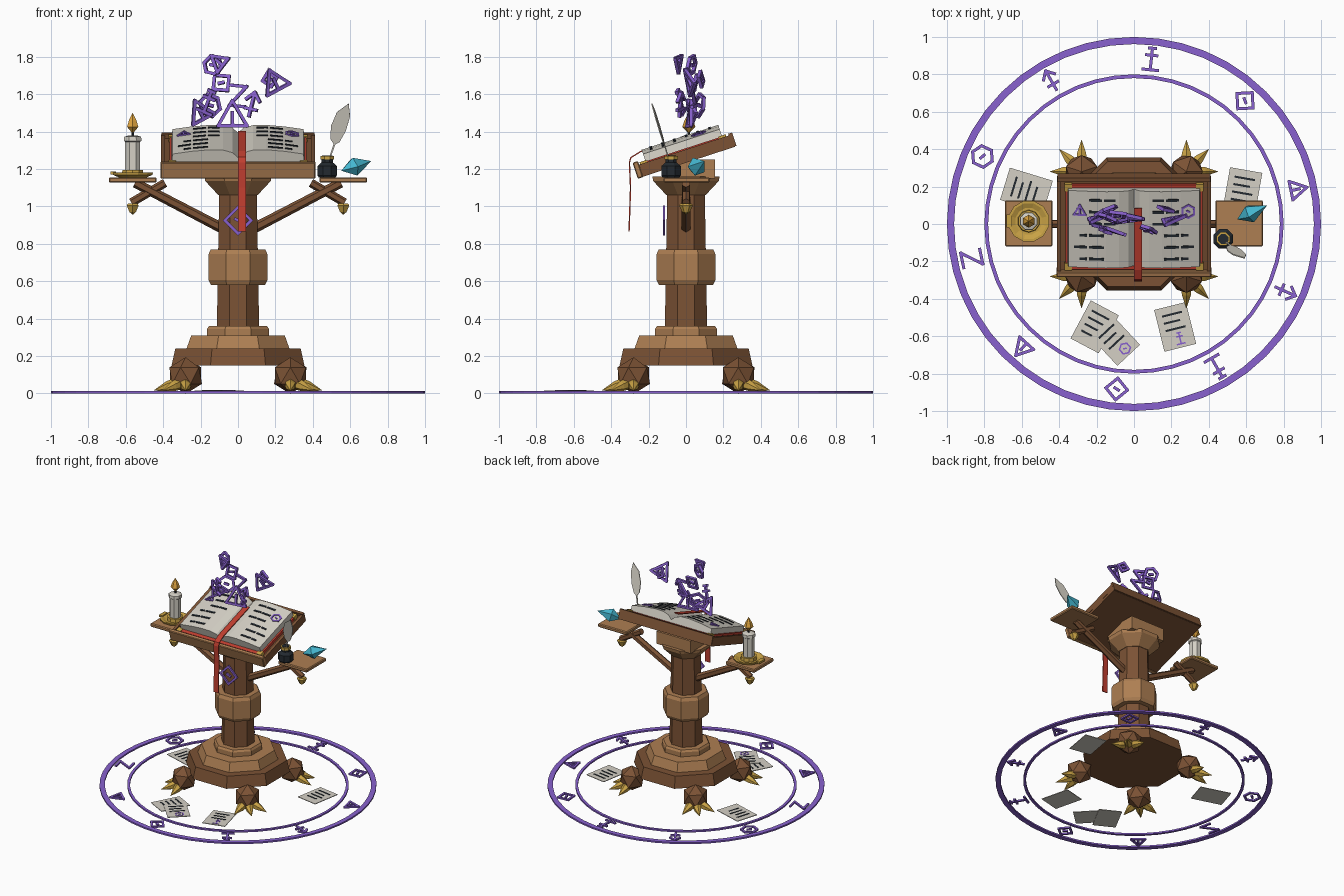
import bpy, bmesh, math, random
from mathutils import Matrix, Vector, Euler

if "Cube" in bpy.data.objects:
    bpy.data.objects.remove(bpy.data.objects["Cube"])
random.seed(4)
I = Matrix.Identity(4)
T = Matrix.Translation

def mat(name, *c):
    m = bpy.data.materials.new(name)
    m.diffuse_color = (*c, 1)
    m.use_nodes = True
    m.node_tree.nodes["Principled BSDF"].inputs["Base Color"].default_value = m.diffuse_color
    return m

DARK = mat("dark wood", .20, .085, .035)
LIGHT = mat("light wood", .42, .21, .085)
GOLD = mat("gold", .58, .36, .06)
RED = mat("red cloth", .54, .05, .03)
PAPER = mat("paper", .66, .63, .56)
PURPLE = mat("rune purple", .25, .12, .62)
INK = mat("ink", .017, .023, .03)
CYAN = mat("crystal cyan", .06, .48, .64)
FLAME = mat("flame", .75, .38, .05)

def finish(name, bm, m, M=I):
    bmesh.ops.remove_doubles(bm, verts=bm.verts, dist=1e-5)
    bmesh.ops.recalc_face_normals(bm, faces=bm.faces)
    me = bpy.data.meshes.new(name)
    bm.to_mesh(me)
    bm.free()
    me.transform(M)
    me.materials.append(m)
    ob = bpy.data.objects.new(name, me)
    bpy.context.collection.objects.link(ob)
    return ob

def add_box(bm, c, s, M=I):
    bmesh.ops.create_cube(bm, size=1, matrix=M @ T(c) @ Matrix.Diagonal((*s, 1)))

def box(name, c, s, m, M=I, bevel=0):
    bm = bmesh.new()
    add_box(bm, c, s)
    if bevel:
        bmesh.ops.bevel(bm, geom=bm.edges[:], offset=bevel, segments=1, affect='EDGES')
    return finish(name, bm, m, M)

def lathe(name, prof, n, m, M=I, closed=False, flat=True):
    """Spin (radius, z) points; flat = radius measured to the flat sides."""
    bm = bmesh.new()
    k, off = (1 / math.cos(math.pi / n), math.pi / n) if flat else (1, 0)
    rings = [[bm.verts.new((r * k * math.cos(off + i * math.tau / n), r * k * math.sin(off + i * math.tau / n), z))
              for i in range(n)] for r, z in prof]
    for a, b in zip(rings, rings[1:] + (rings[:1] if closed else [])):
        for i in range(n):
            j = (i + 1) % n
            bm.faces.new((a[i], a[j], b[j], b[i]))
    if not closed:
        for ring, (r, z) in ((rings[0], prof[0]), (rings[-1], prof[-1])):
            if r > 0:
                bm.faces.new(ring)
    return finish(name, bm, m, M)

def along(p, q):
    """Matrix placing local z along the line p to q."""
    p, q = Vector(p), Vector(q)
    return T(p) @ (q - p).to_track_quat('Z', 'Y').to_matrix().to_4x4(), (q - p).length

def beam(name, p, q, r0, r1, n, m):
    M, L = along(p, q)
    return lathe(name, [(r0, 0), (r1, L)], n, m, M)

# Rune shapes as strokes
def poly(n, a0):
    p = [(math.cos(a0 + i * math.tau / n), math.sin(a0 + i * math.tau / n)) for i in range(n)]
    return [(p[i], p[(i + 1) % n]) for i in range(n)]
dash = [((-.2, .1), (.2, -.1))]
RUNES = [poly(3, math.pi / 2) + [((0, -.35), (0, .3))], poly(4, 0) + dash,
         [((0, -1), (0, 1)), ((-.7, -1), (.7, -1)), ((-.5, .35), (.5, .35)), ((-.3, 1), (.3, 1))],
         [((0, -1), (0, 1)), ((0, 1), (-.6, .35)), ((0, 1), (.6, .35)), ((-.5, -.4), (.5, -.4))],
         poly(6, .5) + dash,
         [((-.7, .9), (.7, .9)), ((.7, .9), (-.7, -.9)), ((-.7, -.9), (.7, -.9))]]

def rune(name, kind, size, M, w=.016, t=.012):
    bm = bmesh.new()
    for a, b in RUNES[kind]:
        a, b = Vector(a) * size, Vector(b) * size
        d = b - a
        R = T((*((a + b) / 2), 0)) @ Matrix.Rotation(math.atan2(d.y, d.x), 4, 'Z')
        add_box(bm, (0, 0, 0), (d.length + w * .8, w, t), R)
    return finish(name, bm, PURPLE, M)

# Magic circle on the floor
for nm, a, b in (("outer_ring", .962, 1), ("inner_ring", .78, .8)):
    lathe(nm, [(a, 0), (b, 0), (b, .012), (a, .012)], 48, PURPLE, closed=True, flat=False)
for i in range(10):
    a = math.radians(12 + 36 * i)
    rune("floor_rune", i % 6, .058, Matrix.Rotation(a, 4, 'Z') @ T((.887, 0, .006)) @ Matrix.Rotation(-math.pi / 2, 4, 'Z'))

# Loose sheets: x, y, angle, rune kind
for k, (x, y, ang, w, h, rk) in enumerate([(-.575, .18, 73, .18, .24, None), (.58, .175, -10, .175, .23, None),
        (-.21, -.55, -28, .17, .23, None), (-.1, -.625, 43, .165, .21, 4), (.22, -.55, 14, .175, .23, 2)]):
    M = T((x, y, .008 + .004 * (k == 3))) @ Matrix.Rotation(math.radians(ang), 4, 'Z')
    box("loose_sheet", (0, 0, 0), (w, h, .005), PAPER, M)
    bm = bmesh.new()
    for r in range(3 if rk else 4):
        add_box(bm, (-.01 * (r % 2), .07 - .04 * r, .003), (.11 - .02 * (r % 2), .011, .004), M)
    finish("sheet_writing", bm, INK)
    if rk:
        rune("sheet_rune", rk, .03, M @ T((.01, -.065, .003)), .008, .004)

# Stepped base, column, collar and capital
lathe("base_lower_tier", [(.355, .15), (.335, .24)], 8, DARK)
lathe("base_middle_tier", [(.275, .24), (.25, .31)], 8, LIGHT)
lathe("base_upper_tier", [(.165, .31), (.165, .345), (.155, .36)], 8, LIGHT)
lathe("column", [(.113, .35), (.1, 1.1)], 8, DARK)
lathe("column_collar", [(.145, .58), (.157, .605), (.157, .745), (.145, .77)], 8, LIGHT)
lathe("capital", [(.105, 1.06), (.175, 1.135), (.18, 1.16)], 8, LIGHT)
box("desk_support", (0, .02, 1.2), (.3, .27, .1), LIGHT)
rune("column_rune", 1, .07, T((0, -.118, .925)) @ Matrix.Rotation(math.pi / 2, 4, 'X'))

# Clawed feet on the diagonals
for i in range(4):
    R = Matrix.Rotation(math.pi / 2 * i, 4, 'Z')
    c = Vector((.28, .28, .095))
    bm = bmesh.new()
    bmesh.ops.create_icosphere(bm, subdivisions=1, radius=.098, matrix=T(c))
    finish("foot", bm, DARK, R)
    for da in (-45, 0, 45):
        a = math.radians(45 + da)
        d = Vector((math.cos(a), math.sin(a), 0))
        M, L = along(c + d * .055 - Vector((0, 0, .045)), c + d * .172 - Vector((0, 0, .08)))
        lathe("claw", [(.028, 0), (.024, L * .35), (0, L)], 6, GOLD, R @ M)

# Arms and side shelves
for s in (-1, 1):
    beam("arm", (s * .09, 0, .885), (s * .55, 0, 1.125), .024, .022, 6, DARK)
    beam("arm_brace", (s * .39, 0, 1.125), (s * .57, 0, 1.02), .02, .02, 6, DARK)
    lathe("arm_finial", [(0, .955), (.018, .97), (.032, 1.005), (.025, 1.015)], 6, GOLD, T((s * .563, 0, 0)))
    box("side_shelf", (s * .5625, .003, 1.141), (.255, .246, .028), LIGHT, bevel=.006)

# Tilted desk with rails
D = T((0, 0, 1.27)) @ Matrix.Rotation(math.radians(18), 4, 'X')
box("desk_board", (0, 0, -.01), (.82, .53, .05), DARK, D)
box("front_lip", (0, -.268, .008), (.83, .03, .09), LIGHT, D, .005)
box("back_rail", (0, .262, .005), (.82, .022, .075), DARK, D)
for s in (-1, 1):
    box("side_rail", (s * .4, 0, .01), (.022, .53, .045), DARK, D)

# Open book
box("book_cover", (0, -.005, .027), (.735, .475, .024), RED, D)
for sx in (-1, 1):
    for sy in (-1, 1):
        box("cover_corner", (sx * .352, -.005 + sy * .222, .027), (.04, .04, .034), GOLD, D)
PROF = [(0, .06), (.03, .088), (.08, .102), (.15, .104), (.25, .095), (.35, .08)]
def page_h(x):
    x = abs(x)
    for (a, h), (b, k) in zip(PROF, PROF[1:]):
        if a <= x <= b:
            return h + (k - h) * (x - a) / (b - a)
    return .08
for s, nm in ((-1, "left_pages"), (1, "right_pages")):
    bm = bmesh.new()
    f = bm.faces.new([bm.verts.new((s * x, -.215, z)) for x, z in PROF + [(.355, .036), (0, .036)]])
    ex = bmesh.ops.extrude_face_region(bm, geom=[f])
    bmesh.ops.translate(bm, vec=(0, .43, 0), verts=[v for v in ex['geom'] if isinstance(v, bmesh.types.BMVert)])
    finish(nm, bm, PAPER, D)
    # Written lines follow the slope of the page
    bm = bmesh.new()
    for r in range(6):
        for x0, x1 in (((.1, .16), (.17, .24)) if r < 3 else ((.16, .24), (.25, .32 - .03 * (r % 2)))):
            xm = (x0 + x1) / 2
            tilt = -math.atan2(page_h(x1) - page_h(x0), x1 - x0) * s
            add_box(bm, (0, 0, 0), (x1 - x0, .014, .007),
                    T((s * xm, .165 - .066 * r, page_h(xm) + .001)) @ Matrix.Rotation(tilt, 4, 'Y'))
    finish("page_writing", bm, INK, D)
    rune("page_rune", 0 if s < 0 else 4, .036, D @ T((s * .29, .1, .092)) @ Matrix.Rotation(s * .14, 4, 'Y'), .01, .008)

# Ribbon bookmark, over the page and hanging in front
bm = bmesh.new()
path = [D @ Vector((0, u, n)) for u, n in ((.12, .1), (-.225, .1), (-.285, .085))] + \
       [Vector((0, -.306, 1.235)), Vector((0, -.3, 1.1)), Vector((0, -.308, .865))]
rows = [[bm.verts.new((x, p.y, p.z)) for x in (-.001, .042)] for p in path]
for a, b in zip(rows, rows[1:]):
    bm.faces.new((a[0], a[1], b[1], b[0]))
finish("ribbon", bm, RED).modifiers.new("thickness", 'SOLIDIFY').thickness = .007

# Candle and dish
C = T((-.563, .015, 0))
lathe("candle_dish", [(.075, 1.155), (.105, 1.168), (.108, 1.18), (.095, 1.18), (.07, 1.168)], 12, GOLD, C)
lathe("candle_cup", [(.058, 1.165), (.055, 1.195)], 10, GOLD, C)
box("dish_handle", (-.105, 0, 1.178), (.03, .07, .016), GOLD, C)
lathe("candle", [(.04, 1.17), (.04, 1.345), (.047, 1.35), (.045, 1.372), (.02, 1.38)], 8, PAPER, C)
lathe("wick", [(.006, 1.37), (.006, 1.405)], 6, INK, C)
lathe("flame", [(0, 1.388), (.03, 1.425), (.02, 1.46), (0, 1.5)], 6, FLAME, C)

# Ink pot and quill
P = T((.477, -.08, 0))
lathe("ink_pot", [(.045, 1.155), (.052, 1.165), (.052, 1.215), (.03, 1.235), (.03, 1.25)], 8, INK, P)
lathe("ink_pot_rim", [(.036, 1.25), (.036, 1.27)], 8, GOLD, P)
lathe("ink_surface", [(.027, 1.268), (.027, 1.273)], 8, INK, P)
base, tip = Vector((.487, -.088, 1.25)), Vector((.592, -.18, 1.55))
side = (tip - base).cross(Vector((0, 1, 0))).normalized()
half = [(0, .004, .004), (.28, .005, .005), (.34, .03, .022), (.55, .05, .034), (.8, .044, .03)]
bm = bmesh.new()
pts = [base.lerp(tip, t) + side * a for t, a, b in half] + [tip] + [base.lerp(tip, t) - side * b for t, a, b in half[::-1]]
bm.faces.new([bm.verts.new(p) for p in pts])
finish("quill", bm, PAPER).modifiers.new("thickness", 'SOLIDIFY').thickness = .006

# Crystal
M, L = along((.552, .025, 1.19), (.712, .1, 1.242))
lathe("crystal", [(0, 0), (.042, L * .42), (0, L)], 5, CYAN, M)

# Floating runes: x, y, z, kind, size, roll
for x, y, z, k, s, roll in [(-.135, .03, 1.755, 4, .05, .3), (-.1, -.04, 1.77, 0, .055, .9), (-.09, .05, 1.66, 1, .055, .7),
        (.2, .02, 1.66, 0, .08, .5), (.17, .08, 1.68, 1, .04, .2), (0, .04, 1.59, 5, .06, -.1), (.075, -.03, 1.545, 3, .065, -.2),
        (-.15, .07, 1.54, 4, .06, .2), (-.2, .03, 1.5, 0, .075, .5), (-.16, -.03, 1.56, 2, .06, -.4), (-.03, .02, 1.475, 0, .09, 0)]:
    E = Euler((random.uniform(-.25, .25), 0, random.uniform(-.5, .5))).to_matrix().to_4x4()
    rune("floating_rune", k, s, T((x, y, z)) @ E @ Matrix.Rotation(math.pi / 2, 4, 'X') @ Matrix.Rotation(roll, 4, 'Z'), .017, .018)
